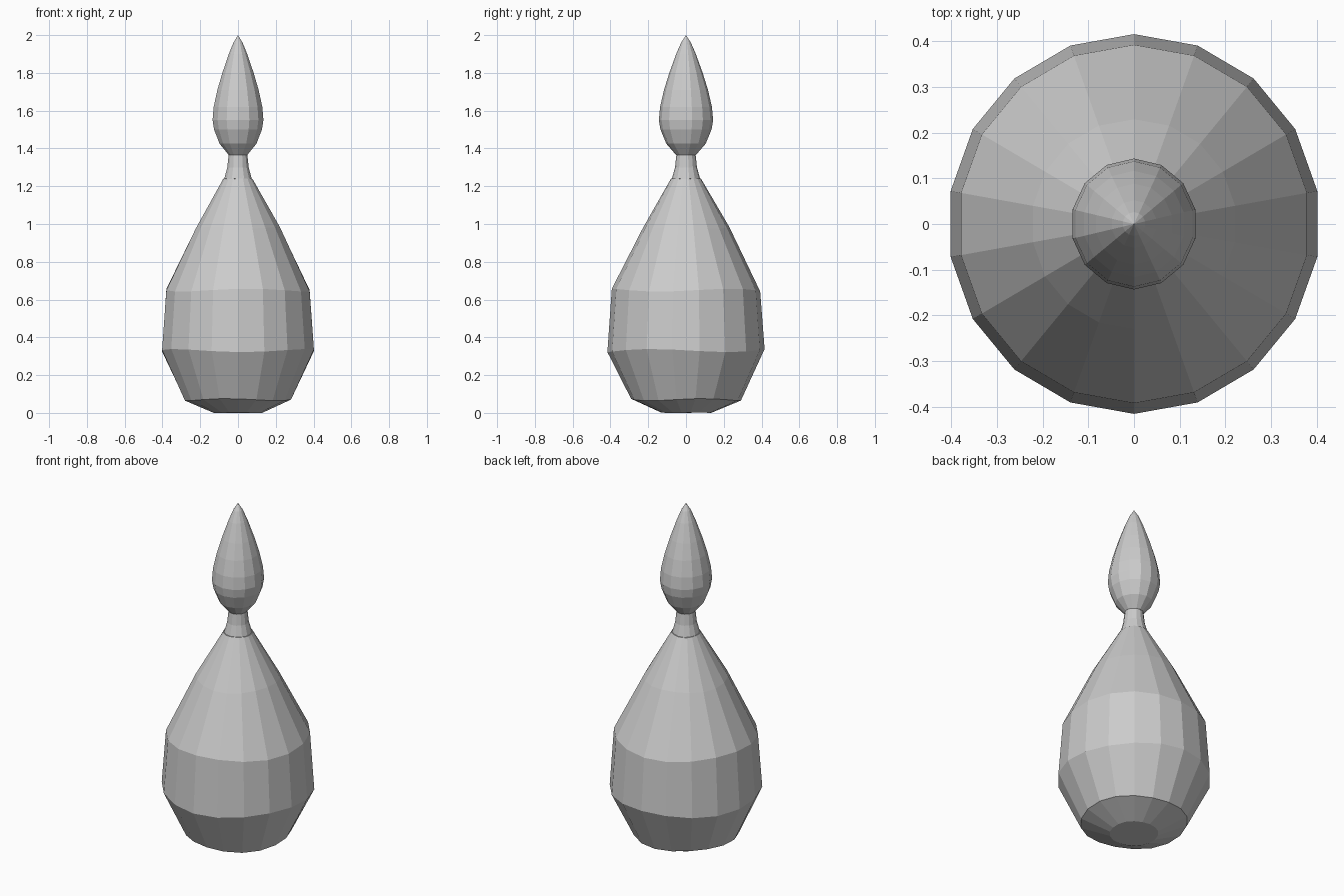
import bpy, bmesh, math

cube = bpy.data.objects.get("Cube")
if cube:
    bpy.data.objects.remove(cube, do_unlink=True)

# One plain grey material
GREY = (0.6, 0.6, 0.6, 1.0)
grey = bpy.data.materials.new("plain grey")
grey.use_nodes = True
grey.diffuse_color = GREY
grey.node_tree.nodes["Principled BSDF"].inputs["Base Color"].default_value = GREY


def lathe(name, profile, sides, stretch, wobble=0.0):
    """Revolve (radius, height) pairs into a faceted, capped solid."""
    bm = bmesh.new()
    rings = []
    for radius, height in profile:
        if radius == 0:
            rings.append([bm.verts.new((0, 0, height))])
            continue
        ring = []
        for i in range(sides):
            a = math.tau * (i + 0.5) / sides
            lift = wobble * radius * math.sin(3 * a + height * 9)
            ring.append(bm.verts.new((radius * math.cos(a),
                                      radius * math.sin(a) * stretch,
                                      max(0, height + lift))))
        rings.append(ring)
    for low, high in zip(rings, rings[1:]):
        for i in range(sides):
            j = (i + 1) % sides
            if len(high) == 1:
                bm.faces.new((low[i], low[j], high[0]))
            else:
                bm.faces.new((low[i], low[j], high[j], high[i]))
    bm.faces.new(reversed(rings[0]))
    if len(rings[-1]) > 1:
        bm.faces.new(rings[-1])
    bmesh.ops.recalc_face_normals(bm, faces=bm.faces)
    mesh = bpy.data.meshes.new(name)
    bm.to_mesh(mesh)
    bm.free()
    mesh.materials.append(grey)
    obj = bpy.data.objects.new(name, mesh)
    bpy.context.collection.objects.link(obj)
    return obj


# Pear-shaped body: rounded base, bulging belly, long conical shoulder
lathe("body", [(0.13, 0), (0.285, 0.07), (0.408, 0.33),
               (0.385, 0.65), (0.225, 0.98), (0.078, 1.24)], 18, 1.02, 0.02)

# Short tapering neck
lathe("neck", [(0.076, 1.235), (0.058, 1.30), (0.05, 1.375)], 14, 1.0)

# Pointed drop-shaped stopper
lathe("stopper", [(0.05, 1.365), (0.1, 1.425), (0.13, 1.50), (0.138, 1.55),
                  (0.132, 1.62), (0.112, 1.71), (0.085, 1.80),
                  (0.05, 1.90), (0.025, 1.96), (0, 2.0)], 14, 1.04)
